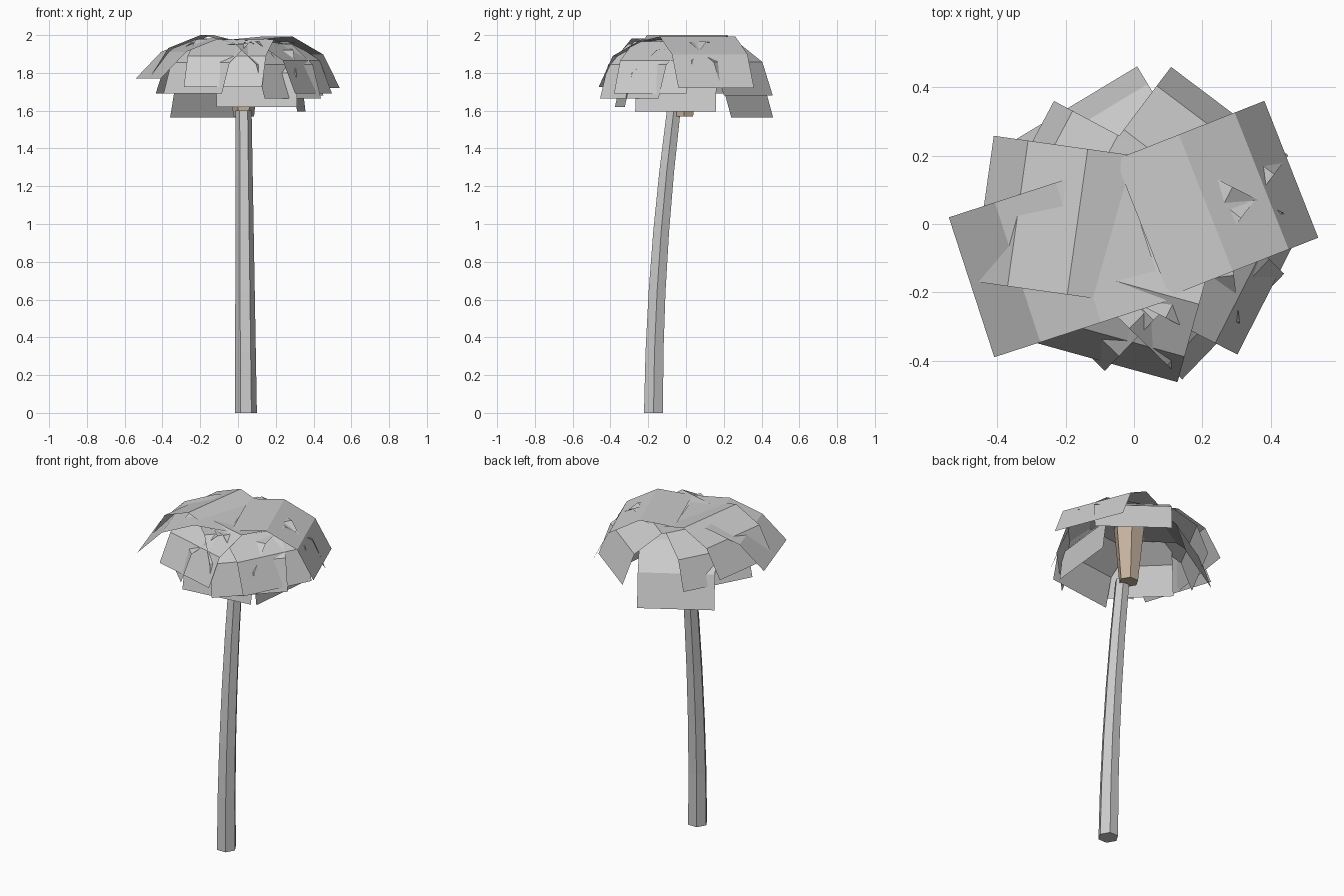
import bpy, bmesh, math
from mathutils import Vector

cube = bpy.data.objects.get("Cube")
if cube:
    bpy.data.objects.remove(cube, do_unlink=True)


def material(name, rgb):
    m = bpy.data.materials.new(name)
    m.use_nodes = True
    m.diffuse_color = (*rgb, 1)
    node = next(n for n in m.node_tree.nodes if n.type == "BSDF_PRINCIPLED")
    node.inputs["Base Color"].default_value = (*rgb, 1)
    return m


grey = material("pale grey", (0.6, 0.6, 0.6))
brown = material("light brown", (0.56, 0.45, 0.34))


def finish(name, bm, mat):
    mesh = bpy.data.meshes.new(name)
    bm.to_mesh(mesh)
    bm.free()
    mesh.materials.append(mat)
    obj = bpy.data.objects.new(name, mesh)
    bpy.context.scene.collection.objects.link(obj)
    return obj


def hex_tube(name, rings, mat):
    """Six-sided tube through (x, y, z, radius) rings, capped at both ends."""
    bm = bmesh.new()
    loops = []
    for x, y, z, r in rings:
        loops.append([bm.verts.new((x + r * math.cos(i * math.pi / 3),
                                    y + r * math.sin(i * math.pi / 3), z))
                      for i in range(6)])
    for a, b in zip(loops, loops[1:]):
        for i in range(6):
            j = (i + 1) % 6
            bm.faces.new((a[i], a[j], b[j], b[i]))
    bm.faces.new(loops[0][::-1])
    bm.faces.new(loops[-1])
    return finish(name, bm, mat)


# Bent trunk with five sections, and the flared core under the crown
trunk = []
for i in range(6):
    t = i / 5
    trunk.append((0.042 - 0.012 * t, -0.172 + 0.107 * t ** 1.9, 1.6 * t, 0.058 - 0.016 * t))
hex_tube("trunk", trunk, grey)
hex_tube("crown_core", [(0.03, -0.01, 1.57, 0.055), (0.03, -0.005, 1.92, 0.09)], brown)


def leaf(name, angle, ex, ey, ez, top):
    """Three-panel drooping strip; (ex, ey, ez) is the middle of its tip edge."""
    a = math.radians(angle)
    out = Vector((math.cos(a), math.sin(a), 0))
    side = Vector((-out.y, out.x, 0)) * 0.215
    tip = Vector((ex, ey, ez))
    reach = (tip - Vector((0.02, 0, 0))).dot(out)
    drop = top - ez
    chord, pitch = math.hypot(reach, drop), math.atan2(drop, reach)
    # Bend the panels evenly on either side of the chord
    bend = min(math.acos(min(1, (chord / 0.2 - 1) / 2)), math.radians(36))
    panel = chord / (1 + 2 * math.cos(bend))
    p = tip - out * reach
    p.z = top
    bm = bmesh.new()
    rows = [(bm.verts.new(p - side), bm.verts.new(p + side))]
    for k in (-1, 0, 1):
        slope = pitch + k * bend
        p = p + out * panel * math.cos(slope)
        p.z -= panel * math.sin(slope)
        rows.append((bm.verts.new(p - side), bm.verts.new(p + side)))
    for r, s in zip(rows, rows[1:]):
        bm.faces.new((r[0], s[0], s[1], r[1]))
    finish(name, bm, grey)


# Crown: name, heading, tip x, y, z, height at the middle
leaves = [
    ("leaf_east_top", 21.5, 0.46, 0.16, 1.72, 1.975),
    ("leaf_west_top", 198, -0.475, -0.185, 1.77, 1.97),
    ("leaf_west", 172, -0.44, 0.045, 1.77, 1.955),
    ("leaf_northwest", 152, -0.335, 0.17, 1.69, 1.955),
    ("leaf_north_low", 121, -0.175, 0.35, 1.565, 1.94),
    ("leaf_northeast", 53, 0.28, 0.33, 1.68, 1.95),
    ("leaf_southwest", 226, -0.24, -0.28, 1.69, 1.95),
    ("leaf_south", 254.5, -0.08, -0.405, 1.725, 1.955),
    ("leaf_south_low", 277, 0.1, -0.35, 1.62, 1.94),
    ("leaf_southeast", 316, 0.29, -0.3, 1.665, 1.95),
    ("leaf_east", 333, 0.4, -0.19, 1.69, 1.95),
    ("leaf_east_low", 354, 0.335, -0.055, 1.595, 1.94),
]
for spec in leaves:
    leaf(*spec)
